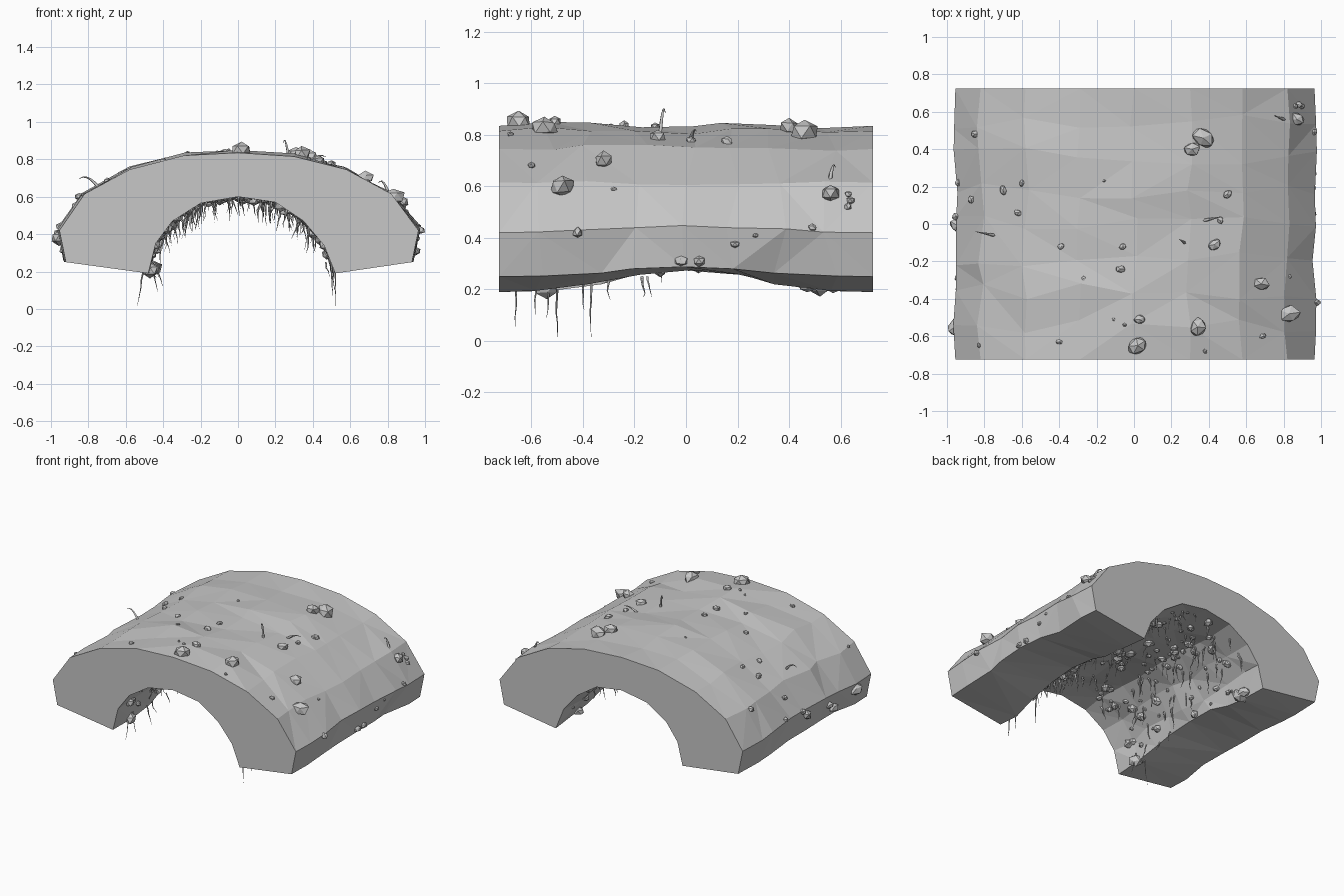
import bpy, bmesh, math, random
from mathutils import Vector
from mathutils.bvhtree import BVHTree

random.seed(7)
if "Cube" in bpy.data.objects:
    bpy.data.objects.remove(bpy.data.objects["Cube"])

stone = bpy.data.materials.new("grey stone")
stone.use_nodes = True
stone.diffuse_color = (0.57, 0.57, 0.57, 1)
bsdf = stone.node_tree.nodes["Principled BSDF"]
bsdf.inputs["Base Color"].default_value = (0.57, 0.57, 0.57, 1)
bsdf.inputs["Roughness"].default_value = 0.9


def finish(bm, name):
    bmesh.ops.recalc_face_normals(bm, faces=bm.faces)
    mesh = bpy.data.meshes.new(name)
    bm.to_mesh(mesh)
    bm.free()
    mesh.materials.append(stone)
    obj = bpy.data.objects.new(name, mesh)
    bpy.context.collection.objects.link(obj)


# Arch: one cross-section repeated along its depth with uneven facets
outer = [(-.92, .25), (-.955, .42), (-.82, .615), (-.58, .745), (-.29, .82), (0, .835),
         (.3, .815), (.58, .745), (.82, .615), (.965, .42), (.93, .25)]
inner = [(.52, .19), (.46, .34), (.35, .47), (.2, .57), (0, .6),
         (-.2, .565), (-.35, .47), (-.44, .35), (-.48, .19)]
profile = outer + inner
ROWS, HALF = 8, .725
bm = bmesh.new()
rings = []
for j in range(ROWS + 1):
    t = j / ROWS
    y = -HALF + 2 * HALF * t
    lift = math.sin(math.pi * t) ** 3
    ripple = .009 * math.sin(2 * math.pi * t) ** 2
    ring = []
    for i, (x, z) in enumerate(profile):
        dx = dy = dz = 0
        if j not in (0, ROWS):
            dx = random.uniform(-.022, .022)
            dy = random.uniform(-.045, .045)
            dz = ripple + random.uniform(-.014, .012)
            if i in (11, 19):
                dz = .085 * lift
            elif i in (0, 10):
                dz = .038 * lift
            elif i in (1, 9):
                dx, dz = dx * .6, .026 * lift + dz * .3
        ring.append(bm.verts.new((x + dx, y + dy, z + dz)))
    rings.append(ring)
n = len(profile)
for a, b in zip(rings, rings[1:]):
    for i in range(n):
        k = (i + 1) % n
        q = (a[i], a[k], b[k], b[i])
        s = random.randint(0, 1)
        bm.faces.new((q[s], q[s + 1], q[s + 2]))
        bm.faces.new((q[s], q[s + 2], q[(s + 3) % 4]))
bm.faces.new(rings[0])
bm.faces.new(rings[-1])
bmesh.ops.recalc_face_normals(bm, faces=bm.faces)
tree = BVHTree.FromBMesh(bm)
finish(bm, "arch")


def cast(origin, direction):
    return tree.ray_cast(Vector(origin), Vector(direction))[0]


def add_rock(bm, pos, r):
    """Chipped, squashed boulder"""
    verts = bmesh.ops.create_icosphere(bm, subdivisions=1, radius=r)["verts"]
    turn = random.uniform(0, math.tau)
    c, s = math.cos(turn), math.sin(turn)
    for v in verts:
        p = v.co * random.uniform(.85, 1.15)
        p = Vector((p.x * 1.1, p.y * .85, p.z * .85))
        v.co = pos + Vector((p.x * c - p.y * s, p.x * s + p.y * c, p.z))


# Rocks lying on top: x, y, radius
bm = bmesh.new()
for x, y, r in [(.37, .46, .06), (.31, .4, .045), (.34, -.55, .052), (.02, -.65, .055),
                (.68, -.32, .043), (.83, -.48, .055), (.43, -.11, .035), (.87, .56, .042),
                (.5, .16, .025), (-.85, .48, .025), (-.7, .18, .025), (-.6, .22, .018),
                (-.62, .06, .02), (-.87, .13, .022), (-.39, -.12, .02), (-.06, -.12, .02),
                (-.07, -.24, .025), (.03, -.51, .03), (-.27, -.29, .014), (-.4, -.63, .018),
                (.69, -.6, .018), (.46, .02, .02), (.88, .64, .02), (.38, -.68, .014),
                (-.83, -.65, .014), (-.05, -.54, .012), (-.11, -.51, .01), (-.16, .23, .009)]:
    add_rock(bm, cast((x, y, 2), (0, 0, -1)) + Vector((0, 0, r * .2)), r)
finish(bm, "top_rocks")

# Rocks clinging to the flanks: side, y, z, radius
bm = bmesh.new()
for side, y, z, r in [(1, -.42, .42, .025), (1, .19, .375, .018), (1, .27, .41, .012),
                      (1, .49, .44, .02), (1, .63, .52, .018), (1, .63, .57, .016),
                      (1, -.28, .59, .012), (1, -.02, .31, .025), (1, .05, .31, .025),
                      (-1, -.55, .38, .048), (-1, -.34, .32, .04), (-1, -.28, .36, .03),
                      (-1, -.01, .4, .042), (-1, .04, .44, .025), (-1, .22, .45, .02)]:
    add_rock(bm, cast((side * 2, y, z), (-side, 0, 0)), r)
finish(bm, "side_rocks")

# Rocks along the inner edges of the feet: x, y, z, radius
bm = bmesh.new()
for x, y, z, r in [(-.46, .52, .215, .055), (-.45, .57, .22, .04), (-.47, -.54, .205, .045),
                   (.52, -.1, .27, .025), (.52, .47, .215, .035), (-.47, .05, .29, .03)]:
    add_rock(bm, Vector((x, y, z)), r)
finish(bm, "foot_rocks")


def vault_point(spread):
    """Random point on the underside of the vault"""
    a = random.uniform(-spread, spread)
    y = random.uniform(-.64, .64)
    return cast((0, y, .2), (math.sin(a), 0, math.cos(a)))


# Small rocks under the vault
bm = bmesh.new()
for _ in range(130):
    hit = vault_point(1.4)
    if hit:
        add_rock(bm, hit, random.choice((.013, .016, .02, .024, .03, .036)))
finish(bm, "vault_rocks")


def make_roots(name, paths):
    """Tapering strands from (points, thickness) pairs"""
    curve = bpy.data.curves.new(name, "CURVE")
    curve.dimensions = "3D"
    curve.bevel_depth = 1
    curve.bevel_resolution = 0
    curve.use_fill_caps = True
    for points, thick in paths:
        spline = curve.splines.new("POLY")
        spline.points.add(len(points) - 1)
        for i, (sp, p) in enumerate(zip(spline.points, points)):
            sp.co = (*p, 1)
            sp.radius = thick * (1 - .9 * i / (len(points) - 1))
    curve.materials.append(stone)
    obj = bpy.data.objects.new(name, curve)
    bpy.context.collection.objects.link(obj)
    bpy.ops.object.select_all(action="DESELECT")
    obj.select_set(True)
    bpy.context.view_layer.objects.active = obj
    bpy.ops.object.convert(target="MESH")


def strand(start, length, lean, wobble):
    """Downward path that drifts sideways by lean"""
    p, points = start + Vector((0, 0, .01)), []
    for _ in range(6):
        points.append(p.copy())
        p += Vector((lean / 5 + random.uniform(-wobble, wobble),
                     random.uniform(-wobble, wobble), -length / 5))
    return points


# Roots hanging from the vault, with a few long thin ones at the feet
paths = []
for _ in range(120):
    hit = vault_point(1.2)
    if hit:
        length = random.uniform(.05, .14) + .1 * abs(hit.x) * random.random()
        paths.append((strand(hit, length, random.uniform(-.03, .03), .008),
                      random.uniform(.004, .009)))
for x, y, low, lean in [(-.5, -.5, .015, -.04), (-.46, -.53, .09, .02), (.515, -.37, .015, .01),
                        (.5, -.66, .05, .02), (-.44, -.4, .12, .03), (.47, -.15, .17, .03),
                        (-.45, -.17, .17, .02), (-.47, -.3, .16, .04), (.51, -.59, .1, 0)]:
    paths.append((strand(Vector((x, y, .24)), .25 - low, lean, .006), .006))
make_roots("hanging_roots", paths)

# Bent sprigs on top: x, y, sideways reach, rise
paths = []
for x, y, reach, rise in [(.27, -.1, -.03, .09), (-.75, -.06, -.1, .05), (.38, .02, .09, .03),
                          (.8, .56, -.05, .05)]:
    base = cast((x, y, 2), (0, 0, -1))
    points = [base + Vector((reach * t, .02 * t, rise * math.sin(t * 2.2)))
              for t in (-.1, .2, .4, .6, .8, 1)]
    paths.append((points, .009))
make_roots("top_sprigs", paths)
